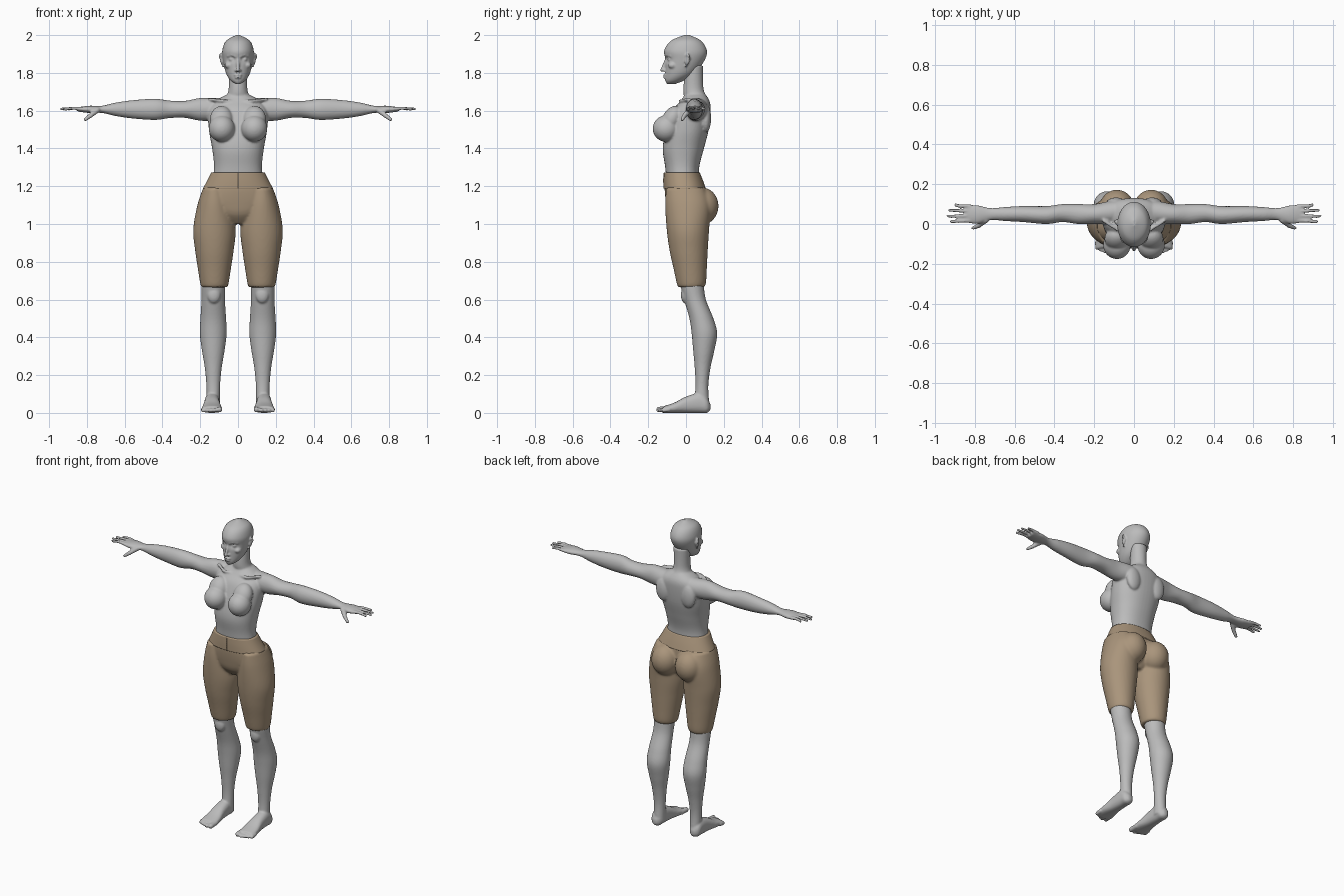
import bpy, bmesh, math
from mathutils import Vector, Matrix

if "Cube" in bpy.data.objects:
    bpy.data.objects.remove(bpy.data.objects["Cube"])


def material(name, *rgb):
    shade = bpy.data.materials.new(name)
    shade.use_nodes = True
    shade.diffuse_color = (*rgb, 1)
    shade.node_tree.nodes["Principled BSDF"].inputs["Base Color"].default_value = (*rgb, 1)
    return shade


SKIN = material("grey skin", .5, .5, .5)
CLOTH = material("tan cloth", .4, .3, .2)


def unit_ball(subdivisions):
    """Points and faces of a unit sphere, made once and reused."""
    ball = bmesh.new()
    bmesh.ops.create_icosphere(ball, subdivisions=subdivisions, radius=1)
    ball.verts.index_update()
    points = [vert.co.copy() for vert in ball.verts]
    faces = [[vert.index for vert in face.verts] for face in ball.faces]
    ball.free()
    return points, faces


FINE_BALL, COARSE_BALL = unit_ball(4), unit_ball(2)


def add_ball(bm, ball, matrix):
    points, faces = ball
    verts = [bm.verts.new(matrix @ point) for point in points]
    for face in faces:
        bm.faces.new([verts[i] for i in face])


def blob(bm, centre, radii, side=1, tilt=0):
    """Ellipsoid, tilted about the x axis."""
    x, y, z = centre
    add_ball(bm, FINE_BALL, Matrix.Translation((x * side, y, z))
             @ Matrix.Rotation(tilt, 4, "X") @ Matrix.Diagonal((*radii, 1)))


def digit(bm, path, start_radius, end_radius, side=1, count=10):
    """Tapered round strand along a path, used for fingers, toes and ridges."""
    points = [Vector((x * side, y, z)) for x, y, z in path]
    for i in range(count + 1):
        along = i / count * (len(points) - 1)
        k = min(int(along), len(points) - 2)
        radius = start_radius + (end_radius - start_radius) * i / count
        spot = points[k].lerp(points[k + 1], along - k)
        add_ball(bm, COARSE_BALL, Matrix.Translation(spot) @ Matrix.Scale(radius, 4))


def blend(before, start, end, after, t):
    """Smooth curve value between start and end."""
    leave, arrive = (end - before) / 2, (after - start) / 2
    ease = t * t * (3 - 2 * t)
    return (start + (end - start) * ease
            + leave * t * (1 - t) ** 2 - arrive * t * t * (1 - t))


def smooth_rows(rows, steps=6):
    """Add in-between sections to a short list of sections."""
    last = len(rows) - 1
    result = []
    for i in range(last):
        near = rows[max(i - 1, 0)], rows[i], rows[i + 1], rows[min(i + 2, last)]
        for step in range(steps):
            result.append([blend(*values, step / steps) for values in zip(*near)])
    return result + [rows[-1]]


def loft(bm, rows, axis="z", centre=0, side=1, power=2, segments=48):
    """Rounded sections: place along the axis, half width, low depth, high depth."""
    rings = []
    for place, half, low, high in smooth_rows(rows):
        ring = []
        for k in range(segments):
            angle = math.tau * k / segments
            c, s = math.cos(angle), math.sin(angle)
            across = centre + half * math.copysign(abs(c) ** (2 / power), c)
            depth = (low + high) / 2 + (high - low) / 2 * math.copysign(abs(s) ** (2 / power), s)
            x, y, z = {"z": (across, depth, place),
                       "x": (place, depth, across),
                       "y": (across, place, depth)}[axis]
            ring.append(bm.verts.new((x * side, y, z)))
        rings.append(ring)
    for lower, upper in zip(rings, rings[1:]):
        for k in range(segments):
            bm.faces.new((lower[k - 1], lower[k], upper[k], upper[k - 1]))
    bm.faces.new(rings[0])
    bm.faces.new(rings[-1])
    return [vert for ring in rings for vert in ring]


def finish(name, bm, shade, voxel=None):
    """Make the object and, with a voxel size, fuse its pieces into one skin."""
    bmesh.ops.recalc_face_normals(bm, faces=bm.faces)
    mesh = bpy.data.meshes.new(name)
    bm.to_mesh(mesh)
    bm.free()
    mesh.materials.append(shade)
    mesh.shade_smooth()
    part = bpy.data.objects.new(name, mesh)
    bpy.context.scene.collection.objects.link(part)
    if voxel:
        fuse = part.modifiers.new("fuse", "REMESH")
        fuse.mode, fuse.voxel_size, fuse.use_smooth_shade = "VOXEL", voxel, True
        soften = part.modifiers.new("soften", "SMOOTH")
        soften.factor, soften.iterations = .5, 3


SIDES = {"left": 1, "right": -1}

# Head with eye sockets
bm = bmesh.new()
skull = loft(bm, [(1.74, .01, -.1, -.06), (1.76, .04, -.11, -.01), (1.8, .064, -.11, .05),
                  (1.87, .08, -.11, .1), (1.92, .083, -.115, .11), (1.97, .063, -.08, .08),
                  (2, .01, -.01, .02)], segments=64)
for vert in skull:
    if vert.co.y < 0:
        away = ((abs(vert.co.x) - .034) / .018) ** 2 + ((vert.co.z - 1.873) / .013) ** 2
        vert.co.y += .017 * math.exp(-away)
# Nose, lips and chin
digit(bm, [(0, -.106, 1.87), (0, -.127, 1.815)], .007, .01)
for z, width in ((1.789, .022), (1.775, .018)):
    blob(bm, (0, -.108, z), (width, .013, .006))
blob(bm, (0, -.095, 1.758), (.02, .014, .014))
for side in SIDES.values():
    # Nostril, eye, brow, cheek and ear
    blob(bm, (.011, -.112, 1.812), (.008, .011, .007), side)
    blob(bm, (.034, -.084, 1.872), (.015, .014, .012), side)
    digit(bm, [(.013, -.107, 1.887), (.034, -.101, 1.895), (.056, -.082, 1.888)], .006, .005, side)
    blob(bm, (.05, -.07, 1.84), (.02, .025, .018), side)
    digit(bm, [(.08, 0, 1.835), (.096, .018, 1.88), (.094, .01, 1.9), (.085, 0, 1.89)], .006, .006, side)
    blob(bm, (.086, .008, 1.868), (.006, .014, .027), side, -.2)
finish("head", bm, SKIN, .005)

# Neck and torso
bm = bmesh.new()
loft(bm, [(1.62, .09, 0, .12), (1.67, .065, -.01, .11), (1.72, .049, -.014, .092), (1.84, .05, 0, .09)])
loft(bm, [(1.2, .14, -.1, .07), (1.3, .127, -.11, .07), (1.4, .137, -.123, .095),
          (1.5, .154, -.105, .12), (1.6, .157, -.07, .13), (1.65, .12, -.03, .125),
          (1.69, .05, 0, .1)], power=2.25)
for side in SIDES.values():
    # Bust, collar bone and shoulder blade
    blob(bm, (.086, -.105, 1.505), (.069, .071, .07), side)
    blob(bm, (.088, -.075, 1.555), (.06, .05, .075), side, -.5)
    digit(bm, [(.02, -.02, 1.648), (.08, -.03, 1.652), (.15, .015, 1.66)], .009, .009, side, 24)
    blob(bm, (.09, .105, 1.56), (.05, .028, .075), side)
    # Arm and palm
    loft(bm, [(.04, .06, .02, .12), (.12, .06, 0, .115), (.2, .06, 0, .1), (.28, .045, 0, .1),
              (.36, .046, .01, .1), (.44, .056, 0, .09), (.56, .048, .01, .09),
              (.65, .035, .015, .085), (.72, .019, .02, .08), (.79, .019, 0, .095),
              (.85, .011, .01, .095)], "x", 1.607, side)
    # Fingers and thumb
    for y, tip in ((.015, .918), (.04, .935), (.066, .928), (.09, .897)):
        digit(bm, [(.825, y, 1.61), (.87, y, 1.613), (tip, y + (y - .04) / 9, 1.609)], .01, .0085, side, 16)
    digit(bm, [(.745, .02, 1.603), (.78, -.008, 1.575), (.808, -.02, 1.553)], .016, .01, side)
finish("upper_body", bm, SKIN, .006)

# Lower legs and feet
for label, side in SIDES.items():
    bm = bmesh.new()
    loft(bm, [(.74, .06, -.03, .09), (.68, .063, -.03, .094), (.6, .062, -.01, .105),
              (.5, .068, .018, .145), (.42, .071, .03, .165), (.33, .06, .038, .15),
              (.24, .045, .046, .13), (.14, .036, .05, .118), (.03, .035, .04, .125)],
         "z", .131, side)
    loft(bm, [(.13, .012, .015, .045), (.11, .034, 0, .08), (.07, .038, 0, .105),
              (0, .042, 0, .086), (-.06, .051, 0, .055), (-.12, .055, 0, .035)], "y", .138, side, 2.4)
    # Kneecap and toes
    blob(bm, (.128, -.005, .625), (.035, .022, .045), side)
    digit(bm, [(.098, -.09, .02), (.098, -.142, .018)], .016, .016, side)
    for i in range(4):
        x = .125 + .02 * i
        digit(bm, [(x, -.09, .018), (x, -.147 + .009 * i, .013)], .012, .011, side)
    finish(label + "_lower_leg", bm, SKIN, .006)

# Shorts: hips, thighs and seat
bm = bmesh.new()
loft(bm, [(1, .05, -.05, .06), (1.05, .14, -.09, .09), (1.11, .2, -.105, .1),
          (1.18, .184, -.113, .1), (1.22, .16, -.11, .09)], power=2.2)
for side in SIDES.values():
    loft(bm, [(.665, .069, -.042, .097), (.69, .076, -.05, .106), (.76, .087, -.065, .11),
              (.86, .102, -.087, .115), (.97, .112, -.102, .122), (1.1, .09, -.11, .13),
              (1.19, .06, -.105, .095)], "z", .125, side)
    blob(bm, (.086, .085, 1.095), (.086, .087, .098), side)
finish("shorts", bm, CLOTH, .008)

# Waistband and front seam
bm = bmesh.new()
loft(bm, [(1.187, .186, -.119, .105), (1.23, .163, -.119, .09), (1.272, .142, -.117, .073)],
     power=2.2, segments=64)
finish("waistband", bm, CLOTH)
bm = bmesh.new()
digit(bm, [(0, -.117, 1.268), (0, -.117, 1.19)], .0035, .0035, count=30)
finish("front_seam", bm, CLOTH)
